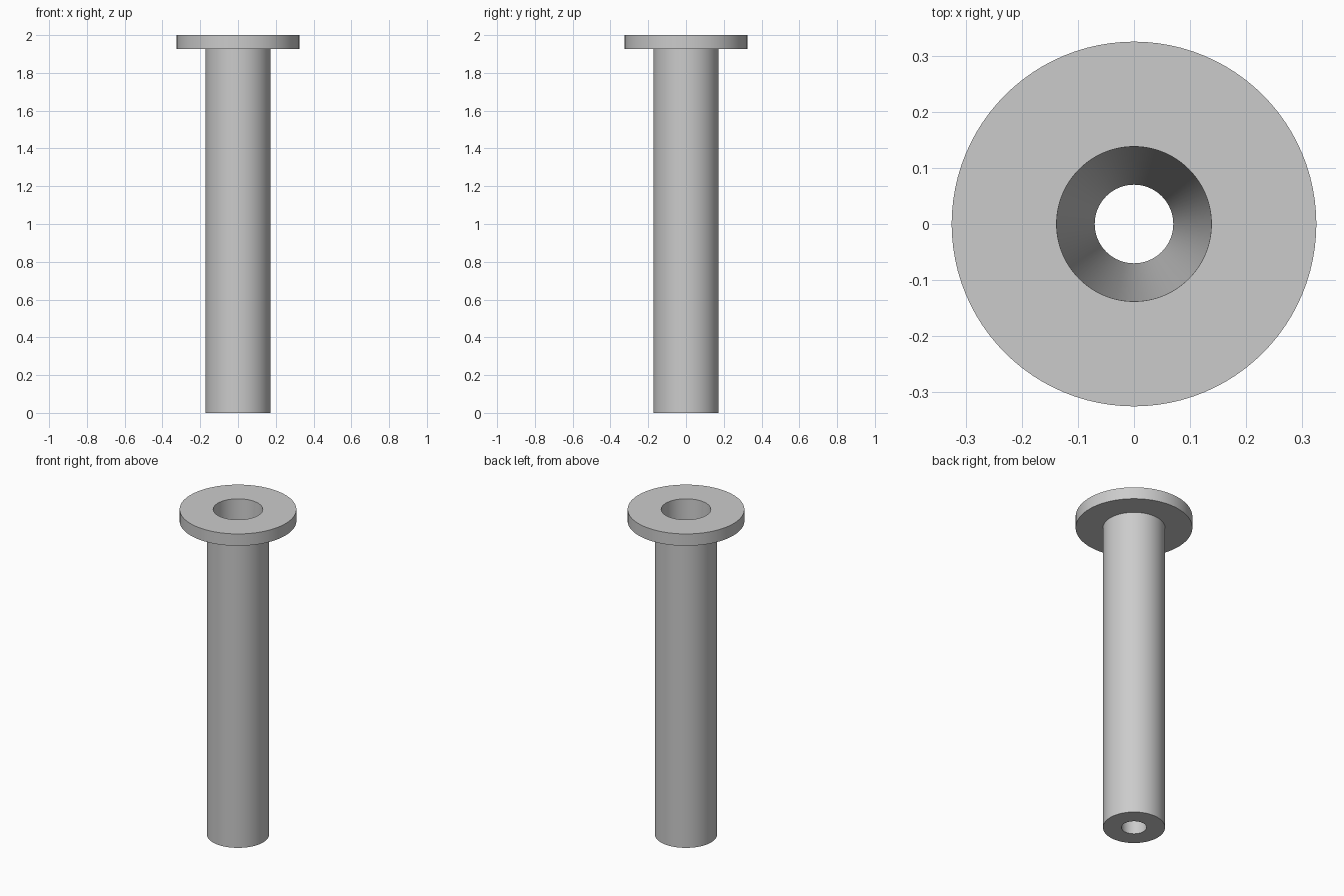
import bpy, bmesh, math

SEGMENTS = 96

cube = bpy.data.objects.get("Cube")
if cube:
    bpy.data.objects.remove(cube, do_unlink=True)


def flat_material(name, colour):
    mat = bpy.data.materials.new(name)
    mat.use_nodes = True
    mat.diffuse_color = colour
    mat.node_tree.nodes["Principled BSDF"].inputs["Base Color"].default_value = colour
    return mat


def lathe(name, profile, mat):
    """Revolve a closed (radius, height) profile around the z axis."""
    bm = bmesh.new()
    verts = [bm.verts.new((r, 0, z)) for r, z in profile]
    edges = [bm.edges.new((a, b)) for a, b in zip(verts, verts[1:] + verts[:1])]
    bmesh.ops.spin(bm, geom=verts + edges, cent=(0, 0, 0), axis=(0, 0, 1),
                   angle=math.tau, steps=SEGMENTS, use_merge=True)
    bmesh.ops.remove_doubles(bm, verts=bm.verts, dist=1e-5)
    bmesh.ops.recalc_face_normals(bm, faces=bm.faces)
    mesh = bpy.data.meshes.new(name)
    bm.to_mesh(mesh)
    bm.free()
    obj = bpy.data.objects.new(name, mesh)
    bpy.context.collection.objects.link(obj)
    mesh.materials.append(mat)
    bpy.ops.object.select_all(action='DESELECT')
    obj.select_set(True)
    bpy.context.view_layer.objects.active = obj
    bpy.ops.object.shade_smooth_by_angle(angle=math.radians(30))
    return obj


grey = flat_material("light_grey", (0.6, 0.6, 0.6, 1))

height, flange_base = 2.0, 1.927
flange_r, shaft_r = 0.325, 0.173
bore_top, bore_bottom = 0.138, 0.07

# Flanged sleeve with a bore that narrows towards the bottom
lathe("flanged_sleeve", [
    (bore_bottom, 0), (shaft_r, 0), (shaft_r, flange_base),
    (flange_r, flange_base), (flange_r, height), (bore_top, height),
], grey)
